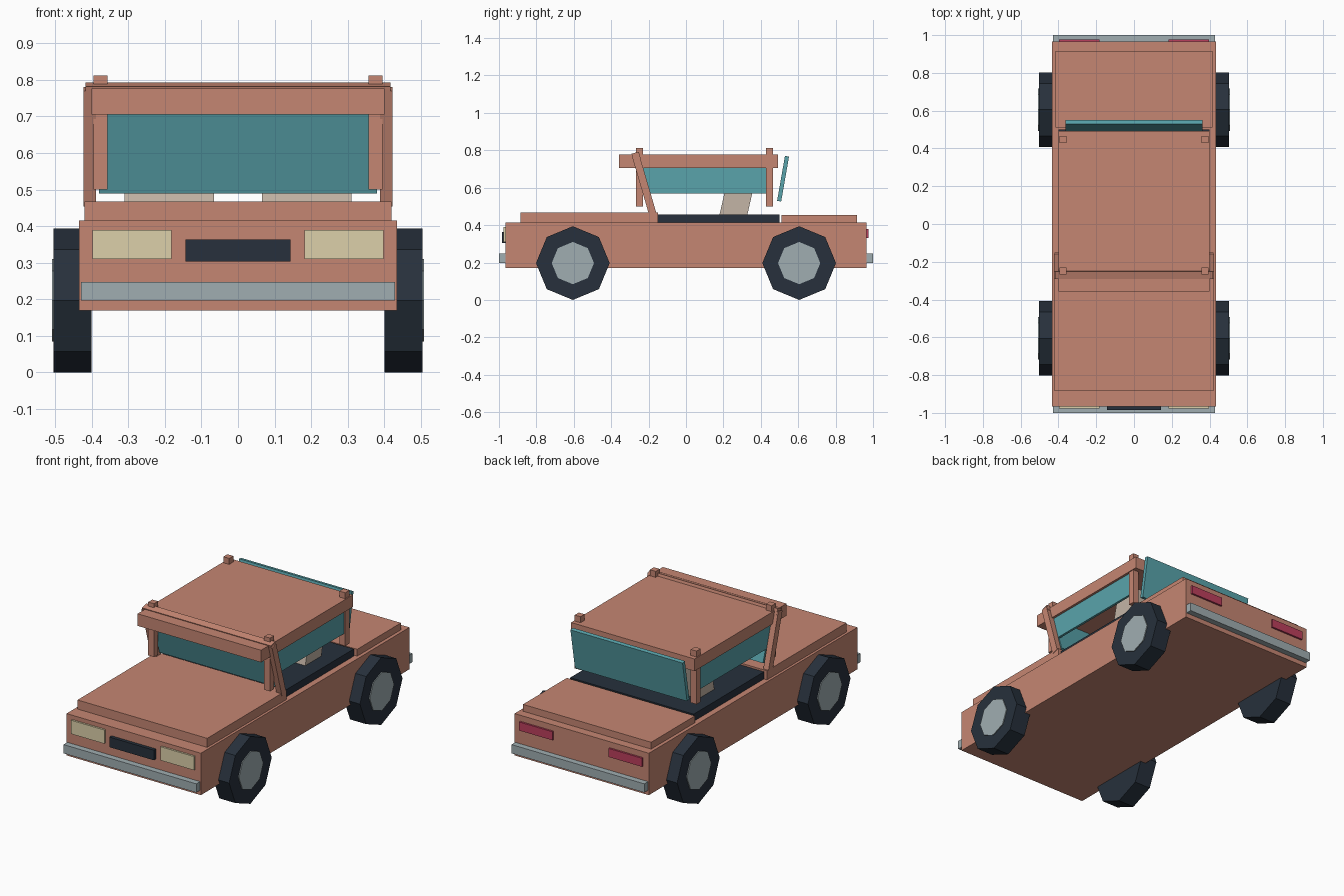
import bpy
import math
from mathutils import Matrix

if "Cube" in bpy.data.objects:
    bpy.data.objects.remove(bpy.data.objects["Cube"])


def material(name, rgb):
    m = bpy.data.materials.new(name)
    m.diffuse_color = (*rgb, 1)
    m.use_nodes = True
    m.node_tree.nodes["Principled BSDF"].inputs["Base Color"].default_value = m.diffuse_color
    return m


PAINT = material("paint", (0.56, 0.24, 0.17))
DARK = material("dark", (0.02, 0.03, 0.045))
GLASS = material("glass", (0.10, 0.37, 0.41))
METAL = material("metal", (0.35, 0.42, 0.44))
LAMP = material("lamp", (0.72, 0.63, 0.40))
RED = material("red", (0.50, 0.05, 0.11))
CLOTH = material("cloth", (0.55, 0.46, 0.38))


def finish(name, mat):
    ob = bpy.context.object
    ob.name = name
    ob.data.materials.append(mat)
    return ob


def box(name, x, y, z, mat):
    """Axis-aligned box from (min, max) ranges."""
    bpy.ops.mesh.primitive_cube_add(size=1)
    ob = finish(name, mat)
    size = [b - a for a, b in (x, y, z)]
    mid = [(a + b) / 2 for a, b in (x, y, z)]
    ob.data.transform(Matrix.Diagonal((*size, 1)))
    ob.location = mid
    return ob


def slab(name, x, bottom, top, depth, mat):
    """Box leaning in the yz plane from bottom (y, z) to top (y, z)."""
    dy, dz = top[0] - bottom[0], top[1] - bottom[1]
    h = math.hypot(dy, dz)
    ob = box(name, x, (-depth / 2, depth / 2), (-h / 2, h / 2), mat)
    ob.location.y = (bottom[0] + top[0]) / 2
    ob.location.z = (bottom[1] + top[1]) / 2
    ob.rotation_euler.x = -math.atan2(dy, dz)
    return ob


def octagon(name, x, y, z, radius, mat):
    """Eight-sided disc along x with a corner pointing up."""
    bpy.ops.mesh.primitive_cylinder_add(
        vertices=8, radius=radius, depth=x[1] - x[0],
        location=((x[0] + x[1]) / 2, y, z), rotation=(0, math.pi / 2, 0))
    return finish(name, mat)


def span(side, a, b):
    """Mirror an x range to the chosen side."""
    return (a, b) if side > 0 else (-b, -a)


# Body, hood, boot lid and dark cabin sill
box("body", (-0.435, 0.435), (-0.965, 0.965), (0.17, 0.415), PAINT)
box("hood", (-0.42, 0.42), (-0.885, -0.15), (0.415, 0.468), PAINT)
box("boot_lid", (-0.415, 0.415), (0.51, 0.915), (0.415, 0.455), PAINT)
box("cabin_floor", (-0.40, 0.40), (-0.15, 0.50), (0.415, 0.457), DARK)

# Roof and windscreen frame top
box("roof", (-0.40, 0.40), (-0.358, 0.492), (0.706, 0.777), PAINT)
slab("windscreen_header", (-0.417, 0.417), (-0.262, 0.752), (-0.272, 0.787), 0.04, PAINT)

# Windscreen and rear window
slab("windscreen", (-0.38, 0.38), (-0.177, 0.492), (-0.262, 0.77), 0.016, GLASS)
slab("rear_window", (-0.363, 0.363), (0.498, 0.528), (0.54, 0.768), 0.022, GLASS)

# Bumpers and grille
box("front_bumper", (-0.43, 0.43), (-1.0, -0.96), (0.197, 0.248), METAL)
box("rear_bumper", (-0.43, 0.43), (0.96, 1.0), (0.197, 0.248), METAL)
box("grille", (-0.144, 0.144), (-0.985, -0.96), (0.304, 0.363), DARK)

for s in (-1, 1):
    # Lights
    box("headlight", span(s, 0.182, 0.398), (-0.976, -0.955), (0.31, 0.39), LAMP)
    box("tail_light", span(s, 0.182, 0.398), (0.955, 0.976), (0.33, 0.38), RED)

    # Roof posts, leaning windscreen posts and side windows
    for y in (-0.248, 0.447):
        box("roof_post", span(s, 0.357, 0.395), (y - 0.019, y + 0.019), (0.50, 0.812), PAINT)
    slab("windscreen_post", span(s, 0.389, 0.423), (-0.178, 0.46), (-0.27, 0.775), 0.04, PAINT)
    box("side_window", span(s, 0.372, 0.386), (-0.235, 0.435), (0.57, 0.715), GLASS)

    # Seat back
    slab("seat", span(s, 0.065, 0.31), (0.25, 0.44), (0.305, 0.68), 0.145, CLOTH)

    # Wheels
    for y in (-0.605, 0.605):
        octagon("tyre", span(s, 0.40, 0.504), y, 0.197, 0.197, DARK)
        octagon("hub", span(s, 0.45, 0.509), y, 0.197, 0.113, METAL)
